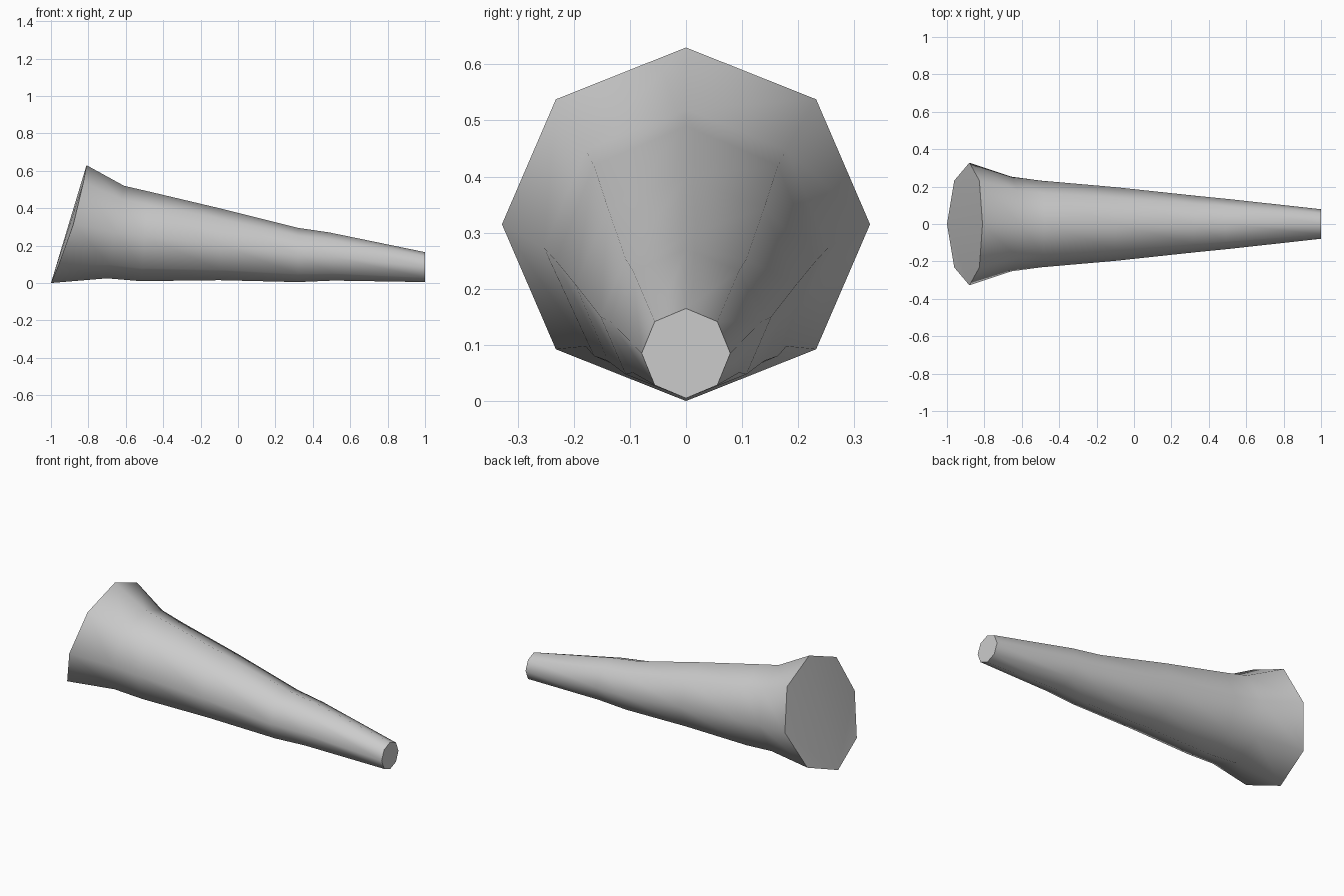
import bpy, bmesh, math

cube = bpy.data.objects.get("Cube")
if cube:
    bpy.data.objects.remove(cube, do_unlink=True)

SIDES = 8
# Rings: x at bottom, x at top, z bottom, z top, half width
RINGS = [
    (-1.0, -0.81, 0.0, 0.63, 0.328),
    (-0.70, -0.61, 0.025, 0.52, 0.253),
    (-0.52, -0.48, 0.01, 0.49, 0.232),
    (-0.10, -0.10, 0.015, 0.40, 0.197),
    (0.32, 0.32, 0.005, 0.295, 0.152),
    (0.51, 0.49, 0.013, 0.27, 0.134),
    (1.0, 1.0, 0.005, 0.165, 0.079),
]

wood = bpy.data.materials.new("Pale Grey")
wood.use_nodes = True
grey = (0.6, 0.6, 0.6, 1)
wood.diffuse_color = grey
wood.node_tree.nodes["Principled BSDF"].inputs["Base Color"].default_value = grey

bm = bmesh.new()
loops = []
for index, (xb, xt, zb, zt, half) in enumerate(RINGS):
    loop = []
    for i in range(SIDES):
        a = 2 * math.pi * i / SIDES
        t = (1 - math.cos(a)) / 2
        x = xb + (xt - xb) * t
        if index == 0:
            # The cut end bows slightly inward along its rim
            x = min(x + 0.025 * math.sin(math.pi * t), xt)
        loop.append(bm.verts.new((x, half * math.sin(a), zb + (zt - zb) * t)))
    loops.append(loop)

# Tapering, smooth shaded sides
for a, b in zip(loops, loops[1:]):
    for i in range(SIDES):
        j = (i + 1) % SIDES
        bm.faces.new((a[i], a[j], b[j], b[i]))

# Slanted wide cap, split down the middle, and flat narrow cap
wide = loops[0]
middle = SIDES // 2
for i in range(1, SIDES - 1):
    # Each half fans out from the lowest corner
    bm.faces.new((wide[0], wide[i], wide[i + 1]))
bm.faces.new(loops[-1])
bmesh.ops.recalc_face_normals(bm, faces=bm.faces)

mesh = bpy.data.meshes.new("tapered_log")
bm.to_mesh(mesh)
bm.free()
mesh.materials.append(wood)
log = bpy.data.objects.new("tapered_log", mesh)
bpy.context.collection.objects.link(log)
bpy.ops.object.select_all(action='DESELECT')
bpy.context.view_layer.objects.active = log
log.select_set(True)
bpy.ops.object.shade_smooth_by_angle(angle=math.radians(60))
